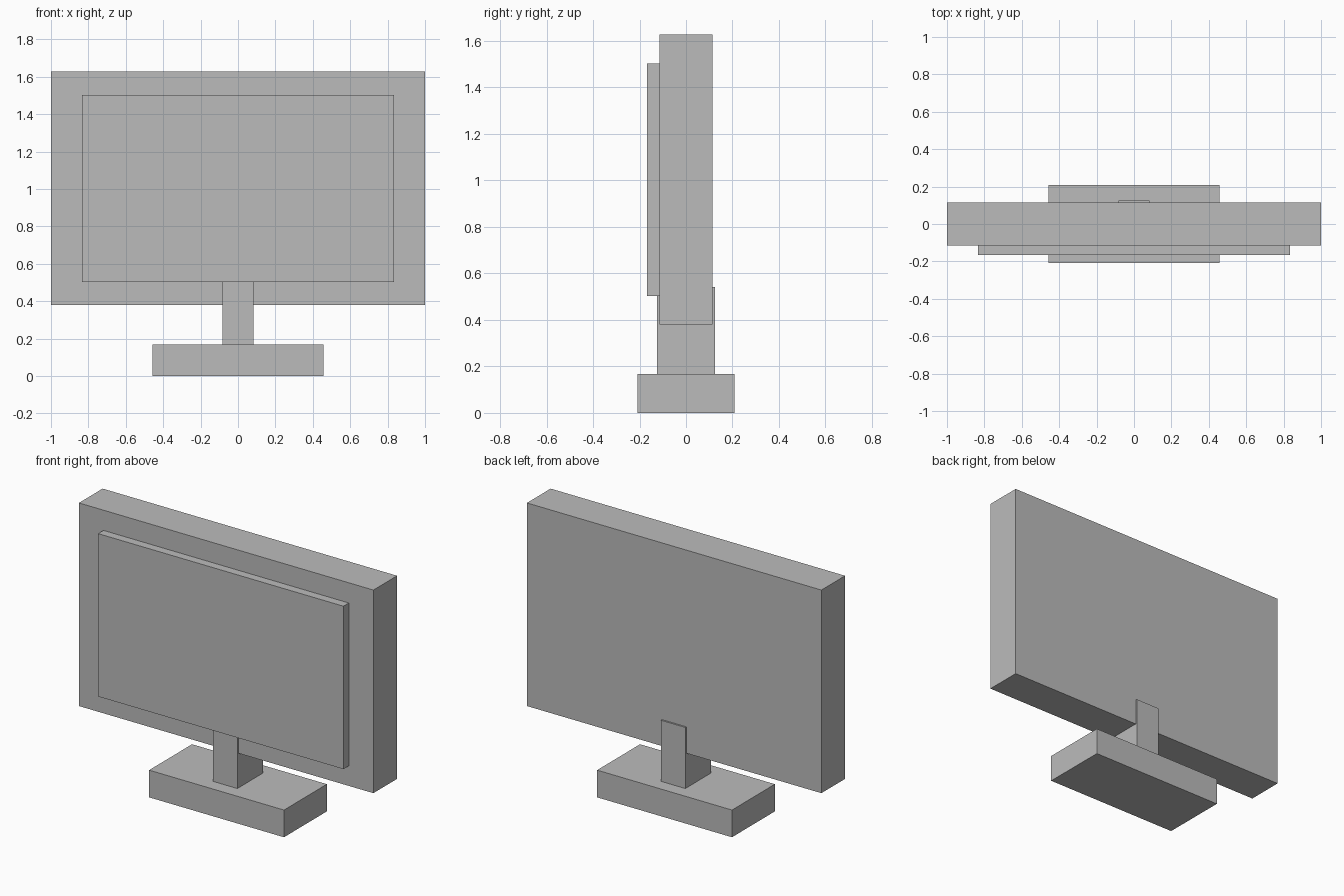
import bpy
from mathutils import Vector

if "Cube" in bpy.data.objects:
    bpy.data.objects.remove(bpy.data.objects["Cube"])

grey = bpy.data.materials.new("plain_grey")
grey.diffuse_color = (0.5, 0.5, 0.5, 1.0)
grey.use_nodes = True
grey.node_tree.nodes["Principled BSDF"].inputs["Base Color"].default_value = grey.diffuse_color


def box(name, low, high):
    """Add a flat-sided box spanning two opposite corners."""
    low, high = Vector(low), Vector(high)
    bpy.ops.mesh.primitive_cube_add(size=1, location=(low + high) / 2)
    obj = bpy.context.object
    obj.name = name
    obj.scale = high - low
    bpy.ops.object.transform_apply(location=False, rotation=False, scale=True)
    obj.data.materials.append(grey)
    return obj


# Foot and upright support
box("base", (-0.458, -0.208, 0.0), (0.458, 0.208, 0.167))
box("stand_neck", (-0.083, -0.125, 0.167), (0.083, 0.125, 0.542))

# Display housing and raised screen panel
box("housing", (-1.0, -0.115, 0.38), (1.0, 0.115, 1.627))
box("screen", (-0.833, -0.167, 0.503), (0.833, -0.115, 1.503))
